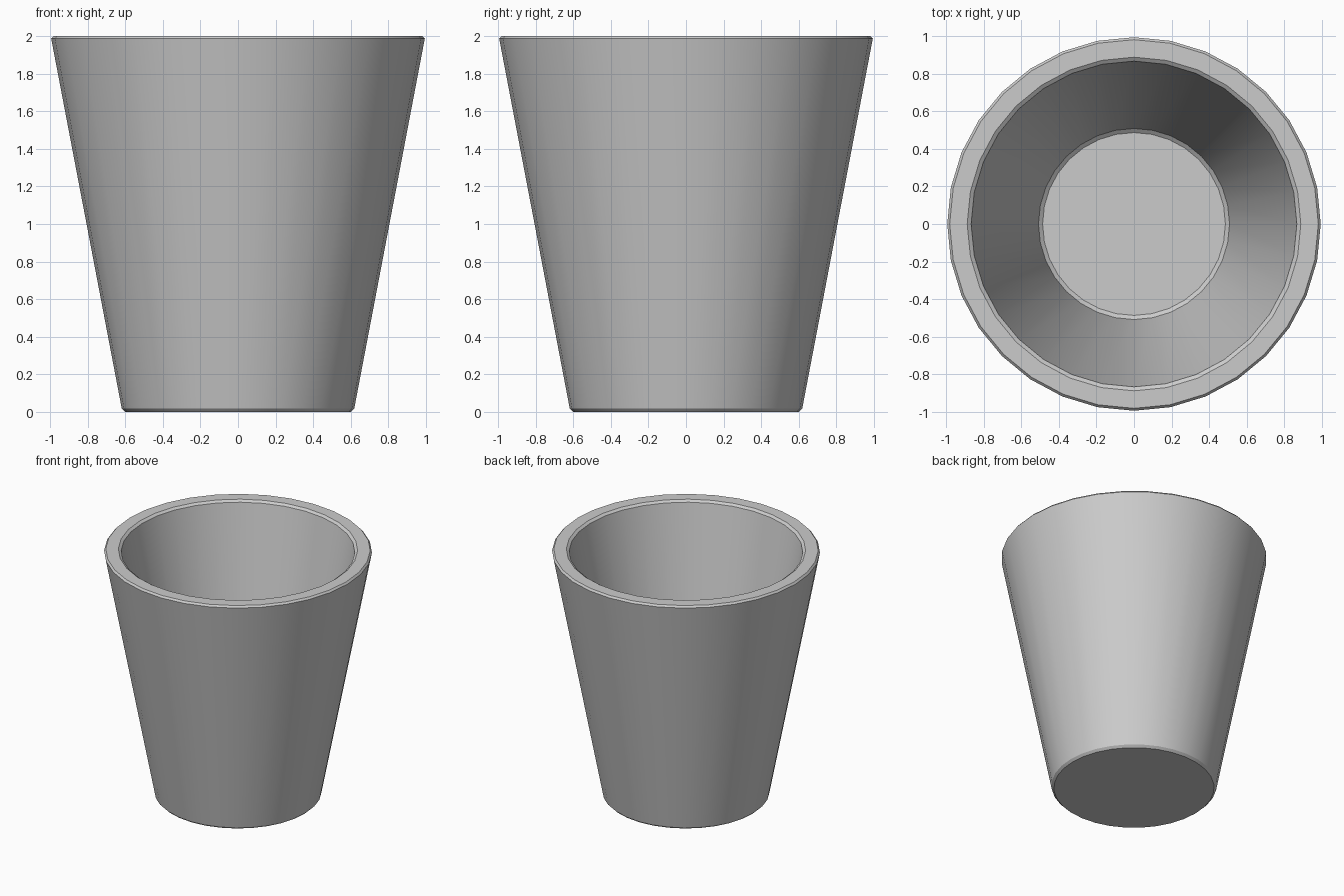
import bpy, bmesh
from math import radians, sin, cos, tau

if "Cube" in bpy.data.objects:
    bpy.data.objects.remove(bpy.data.objects["Cube"])

SIDES = 32

# Cup cross-section (radius, height), from underside, up the wall, over the rim, down to the floor
profile = [(0.60, 0.0), (0.618, 0.018), (0.993, 1.985), (0.98, 2.0),
           (0.887, 2.0), (0.866, 1.985), (0.508, 0.118), (0.486, 0.10)]

bm = bmesh.new()
rings = [[bm.verts.new((r * cos(tau * i / SIDES), r * sin(tau * i / SIDES), z))
          for i in range(SIDES)] for r, z in profile]

# Walls, rim and chamfers
for low, high in zip(rings, rings[1:]):
    for i in range(SIDES):
        j = (i + 1) % SIDES
        bm.faces.new((low[i], low[j], high[j], high[i]))

# Underside and inner floor
bm.faces.new(rings[0][::-1])
bm.faces.new(rings[-1])
bmesh.ops.recalc_face_normals(bm, faces=bm.faces)

mesh = bpy.data.meshes.new("cup")
bm.to_mesh(mesh)
bm.free()
cup = bpy.data.objects.new("cup", mesh)
bpy.context.collection.objects.link(cup)

# Smooth walls with crisp chamfer edges
bpy.context.view_layer.objects.active = cup
cup.select_set(True)
bpy.ops.object.shade_smooth_by_angle(angle=radians(20))
